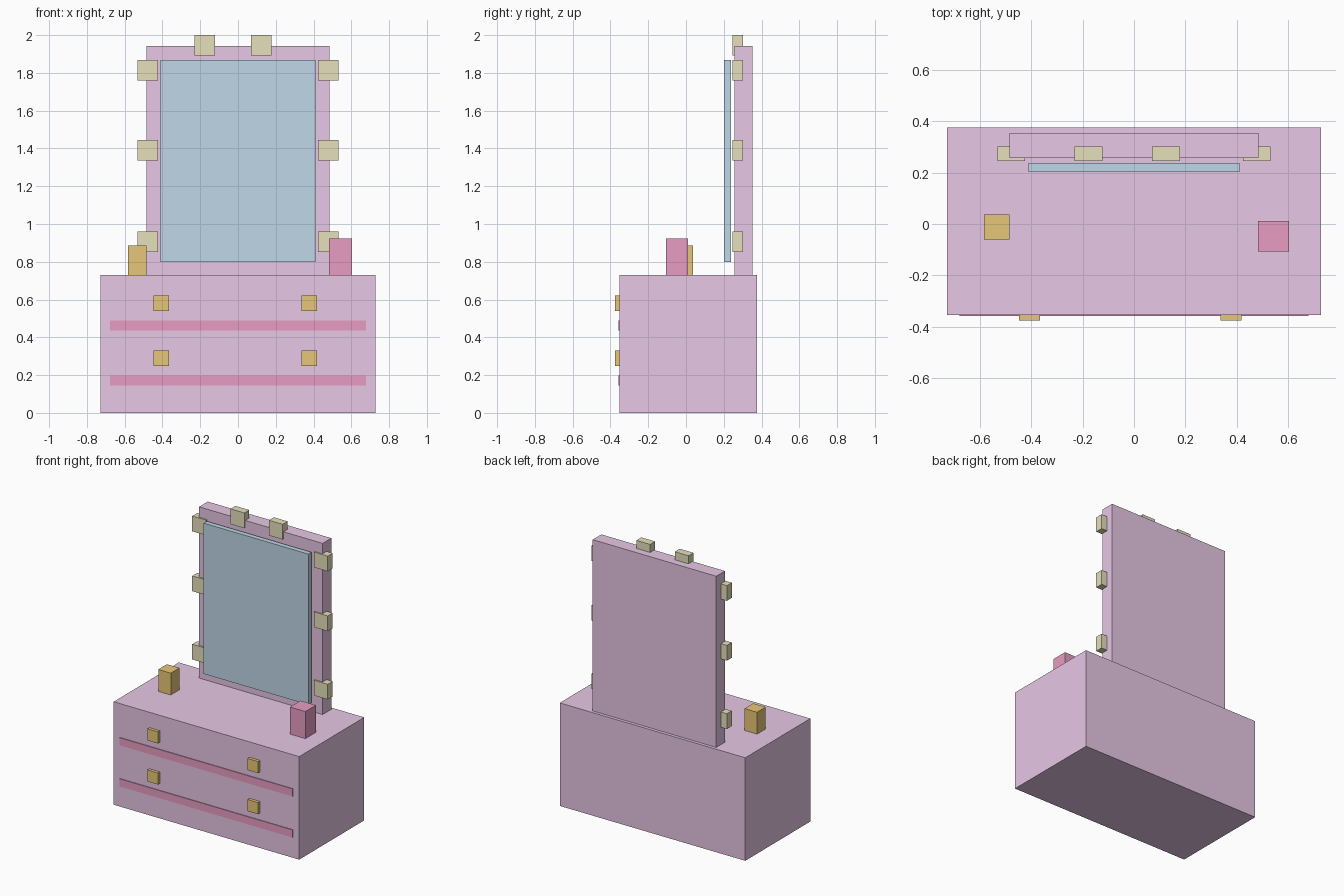
import bpy
import bmesh

cube = bpy.data.objects.get("Cube")
if cube:
    bpy.data.objects.remove(cube, do_unlink=True)


def material(name, rgb):
    """Flat material from 0-255 sRGB values."""
    lin = [((c / 255 + 0.055) / 1.055) ** 2.4 for c in rgb] + [1.0]
    mat = bpy.data.materials.new(name)
    mat.use_nodes = True
    mat.diffuse_color = lin
    mat.node_tree.nodes["Principled BSDF"].inputs["Base Color"].default_value = lin
    return mat


lilac = material("lilac paint", (240, 207, 238))
glass = material("pale blue glass", (198, 223, 240))
cream = material("cream bulb", (240, 232, 195))
gold = material("gold", (240, 207, 125))
pink = material("pink", (240, 163, 202))


def box(name, x, y, z, mat):
    """Box spanning the (min, max) ranges x, y and z, with its origin at the centre."""
    spans = (x, y, z)
    size = [b - a for a, b in spans]
    bm = bmesh.new()
    bmesh.ops.create_cube(bm, size=1)
    bmesh.ops.scale(bm, vec=size, verts=bm.verts)
    mesh = bpy.data.meshes.new(name)
    bm.to_mesh(mesh)
    bm.free()
    mesh.materials.append(mat)
    obj = bpy.data.objects.new(name, mesh)
    obj.location = [(a + b) / 2 for a, b in spans]
    bpy.context.collection.objects.link(obj)
    return obj


def around(c, size):
    return (c - size / 2, c + size / 2)


FRONT = -0.353  # front plane of the cabinet
TOP = 0.73      # top plane of the cabinet

# Cabinet, back board and mirror
box("cabinet", (-0.727, 0.727), (FRONT, 0.375), (0, TOP), lilac)
box("back_board", (-0.484, 0.484), (0.256, 0.353), (TOP, 1.943), lilac)
box("mirror", (-0.41, 0.41), (0.202, 0.237), (0.80, 1.868), glass)

# Drawer stripes and knobs
for row, (stripe_z, knob_z) in {"lower": (0.172, 0.289), "upper": (0.463, 0.58)}.items():
    box(f"{row}_drawer_stripe", (-0.678, 0.678), (FRONT - 0.005, FRONT),
        around(stripe_z, 0.054), pink)
    for side, x in (("right", -0.407), ("left", 0.378)):
        box(f"{row}_{side}_knob", around(x, 0.082), (-0.375, FRONT),
            around(knob_z, 0.082), gold)

# Bulbs along both sides and the top of the back board
BULB = 0.108
bulbs = [(s * 0.477, z) for s in (-1, 1) for z in (0.907, 1.391, 1.815)]
bulbs += [(-0.177, 1.946), (0.124, 1.946)]
for i, (x, z) in enumerate(bulbs, 1):
    box(f"bulb_{i}", around(x, BULB), (0.246, 0.301), around(z, BULB), cream)

# Bottles standing on the cabinet
box("gold_bottle", (-0.583, -0.485), (-0.06, 0.037), (TOP, 0.885), gold)
box("pink_bottle", (0.482, 0.603), (-0.107, 0.011), (TOP, 0.922), pink)
